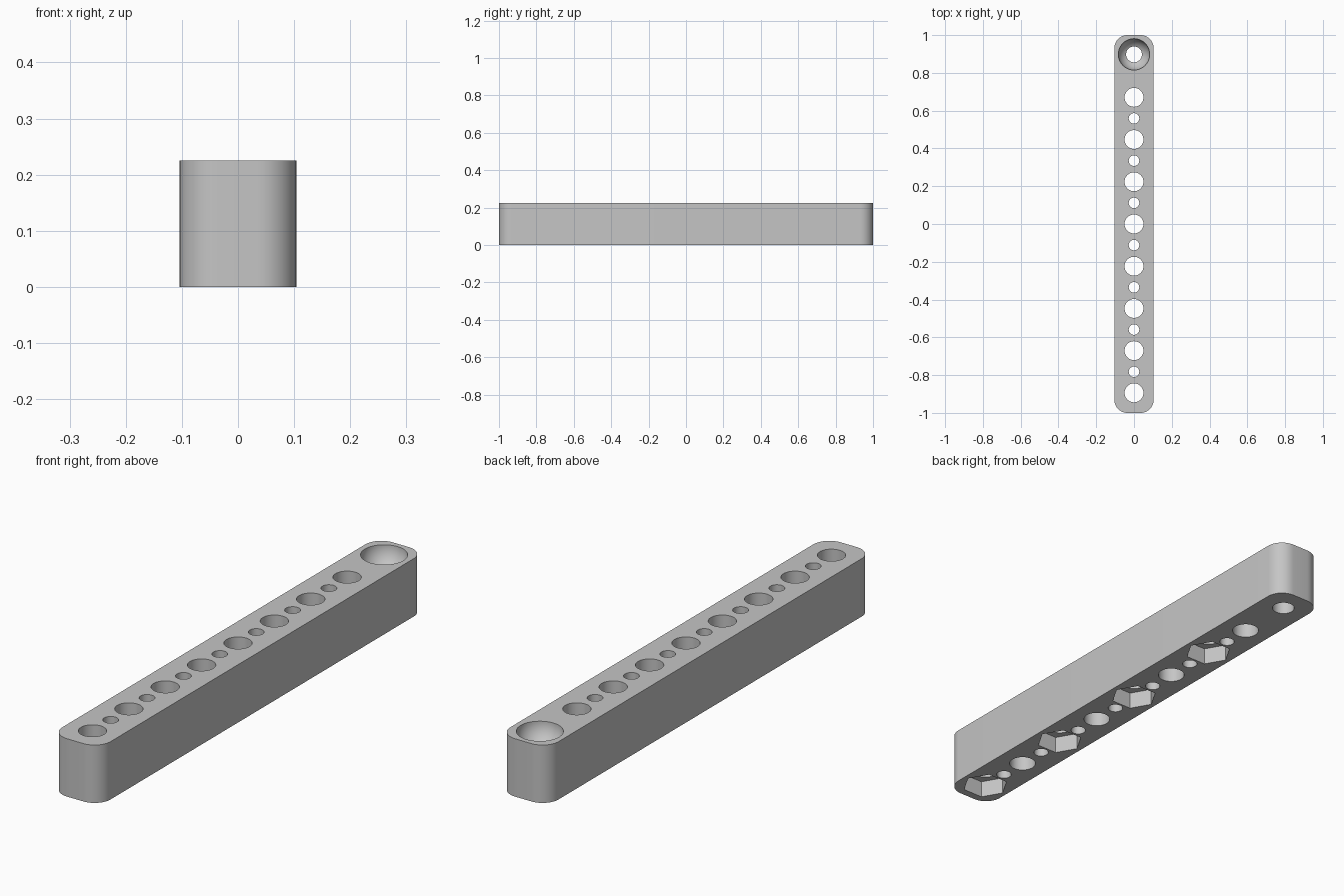
import bpy, bmesh, math

HEIGHT, HALF_W, HALF_L, CORNER = 0.225, 0.104, 1.0, 0.069
PITCH = 0.2235

cube = bpy.data.objects.get("Cube")
if cube:
    bpy.data.objects.remove(cube, do_unlink=True)

grey = bpy.data.materials.new("light_grey")
grey.use_nodes = True
colour = (0.56, 0.56, 0.56, 1)
grey.diffuse_color = colour
grey.node_tree.nodes["Principled BSDF"].inputs["Base Color"].default_value = colour


def finish(bm, name):
    """Turn a bmesh into a scene object."""
    bmesh.ops.recalc_face_normals(bm, faces=bm.faces)
    mesh = bpy.data.meshes.new(name)
    bm.to_mesh(mesh)
    bm.free()
    mesh.materials.append(grey)
    obj = bpy.data.objects.new(name, mesh)
    bpy.context.collection.objects.link(obj)
    return obj


def stack(bm, rings):
    """Closed solid through a list of equal rings of points."""
    loops = [[bm.verts.new(p) for p in ring] for ring in rings]
    n = len(loops[0])
    for a, b in zip(loops, loops[1:]):
        for i in range(n):
            j = (i + 1) % n
            bm.faces.new((a[i], a[j], b[j], b[i]))
    bm.faces.new(loops[0][::-1])
    bm.faces.new(loops[-1])


def turned(bm, y, profile, sides):
    """Solid of revolution about a vertical axis at (0, y)."""
    angles = [math.tau * i / sides for i in range(sides)]
    stack(bm, [[(r * math.cos(a), y + r * math.sin(a), z) for a in angles]
               for r, z in profile])


def cut(target, bm, name):
    """Subtract a cutter and discard it."""
    cutter = finish(bm, name)
    cutter.hide_render = True
    mod = target.modifiers.new(name, "BOOLEAN")
    mod.operation = "DIFFERENCE"
    mod.solver = "EXACT"
    mod.object = cutter
    bpy.context.view_layer.objects.active = target
    bpy.ops.object.modifier_apply(modifier=mod.name)
    bpy.data.objects.remove(cutter, do_unlink=True)


# Bar with rounded vertical corners
outline = []
for quarter, (sx, sy) in enumerate([(1, 1), (-1, 1), (-1, -1), (1, -1)]):
    for i in range(13):
        a = math.radians(90 * quarter + 7.5 * i)
        outline.append((sx * (HALF_W - CORNER) + CORNER * math.cos(a),
                        sy * (HALF_L - CORNER) + CORNER * math.sin(a)))
bm = bmesh.new()
stack(bm, [[(x, y, z) for x, y in outline] for z in (0, HEIGHT)])
bar = finish(bm, "drilled_bar")

# Large and small through holes, alternating along the bar
through = (-0.1, HEIGHT + 0.1)
bm = bmesh.new()
for i in range(8):
    turned(bm, (i - 4) * PITCH, [(0.05, z) for z in through], 48)
for i in range(7):
    turned(bm, (i - 3.5) * PITCH, [(0.028, z) for z in through], 32)
cut(bar, bm, "round_holes")

# Hexagonal nut pockets under every second large hole
bm = bmesh.new()
for i in range(0, 8, 2):
    turned(bm, (i - 4) * PITCH, [(0.087, -0.1), (0.087, 0.067)], 6)
cut(bar, bm, "nut_pockets")

# Bowl-shaped screw seat at the back end
bowl, bore = 0.083, 0.042
start = math.acos(bore / bowl)
profile = [(bore, -0.1)]
for i in range(13):
    a = start * (1 - i / 12)
    profile.append((bowl * math.cos(a), HEIGHT - bowl * math.sin(a)))
profile.append((bowl, HEIGHT + 0.1))
bm = bmesh.new()
turned(bm, 4 * PITCH + 0.004, profile, 48)
cut(bar, bm, "screw_seat")

# Smooth round walls, keep crisp rims
bpy.ops.object.select_all(action="DESELECT")
bar.select_set(True)
bpy.context.view_layer.objects.active = bar
bpy.ops.object.shade_smooth_by_angle(angle=math.radians(30))
